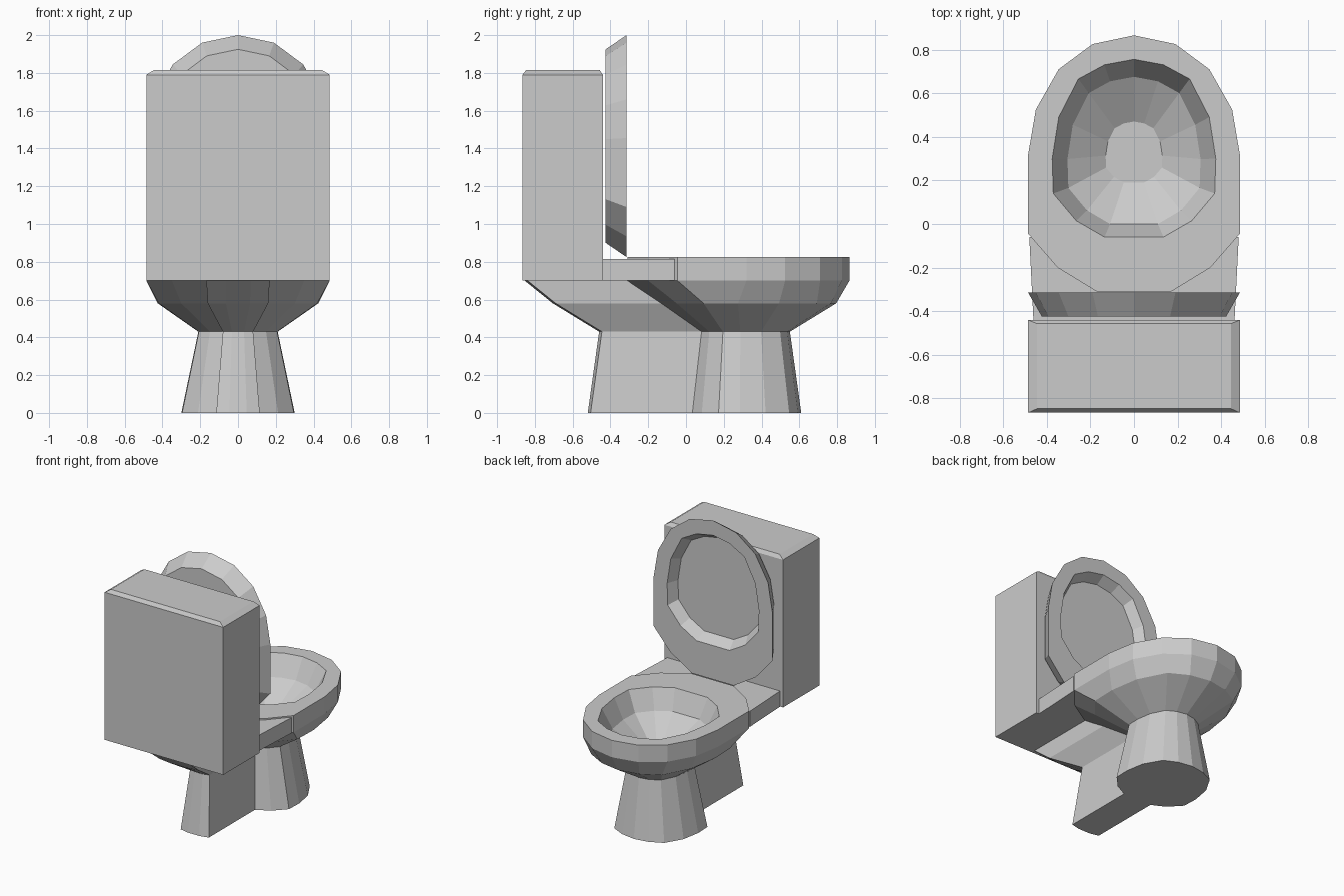
import bpy, bmesh
from mathutils import Vector

if "Cube" in bpy.data.objects:
    bpy.data.objects.remove(bpy.data.objects["Cube"])

# Right half outlines (x, y), front tip first; mirrored into 15-sided rings
OUTER = [(0, .865), (.19, .825), (.345, .71), (.45, .525), (.485, .32),
         (.485, -.045), (.35, -.2), (.17, -.31)]
ROUND = [(0, .755), (.135, .73), (.255, .665), (.345, .49), (.375, .3),
         (.37, .14), (.265, .015), (.135, -.06)]


def ring(half, sx, y0, y1, z):
    """Fit a half outline to half-width sx and y range y0..y1, then mirror it."""
    w = max(p[0] for p in half)
    lo, hi = half[-1][1], half[0][1]
    pts = [(x * sx / w, y0 + (y - lo) * (y1 - y0) / (hi - lo)) for x, y in half]
    pts += [(-x, y) for x, y in reversed(pts[1:])]
    return [Vector((x, y, z)) for x, y in pts]


def rect(x, y0, y1, z):
    return [Vector(p) for p in ((-x, y0, z), (x, y0, z), (x, y1, z), (-x, y1, z))]


def loft(name, rings):
    """Skin successive rings of equal length and cap both ends."""
    bm = bmesh.new()
    vs = [[bm.verts.new(p) for p in r] for r in rings]
    n = len(vs[0])
    for a, b in zip(vs, vs[1:]):
        for i in range(n):
            j = (i + 1) % n
            bm.faces.new((a[i], a[j], b[j], b[i]))
    bm.faces.new(vs[0])
    bm.faces.new(vs[-1])
    bmesh.ops.recalc_face_normals(bm, faces=bm.faces)
    me = bpy.data.meshes.new(name)
    bm.to_mesh(me)
    bm.free()
    ob = bpy.data.objects.new(name, me)
    bpy.context.collection.objects.link(ob)
    return ob


# Pedestal, bowl, rim and hollow in one skin
loft("bowl", [
    ring(ROUND, .30, .03, .61, 0),
    ring(ROUND, .21, .08, .55, .43),
    ring(ROUND, .425, -.135, .795, .58),
    ring(OUTER, .485, -.31, .865, .70),
    ring(OUTER, .485, -.31, .865, .825),
    ring(ROUND, .375, -.06, .755, .825),
    ring(ROUND, .305, 0, .675, .68),
    ring(ROUND, .13, .19, .47, .56),
])


# Rear support: narrow column flaring back under the tank
def support_ring(x, yb, yf, z):
    return [Vector((px, py, z)) for px, py in (
        (-x, yf), (-x, yb + .015), (-x * .4, yb), (x * .4, yb), (x, yb + .015), (x, yf))]


loft("rear_support", [
    support_ring(.115, -.52, .06, 0),
    support_ring(.08, -.46, .11, .43),
    support_ring(.16, -.705, -.11, .58),
    support_ring(.168, -.86, -.28, .705),
])

# Shelf between tank and bowl, slightly tapered
loft("shelf", [[Vector((-.46, -.46, z)), Vector((.46, -.46, z)),
                Vector((.48, -.06, z)), Vector((-.48, -.06, z))] for z in (.70, .815)])

# Tank with chamfered top
loft("tank", [
    rect(.485, -.865, -.44, .70),
    rect(.485, -.865, -.44, 1.79),
    rect(.445, -.847, -.457, 1.815),
])

# Open lid: modelled flat, with bevelled back and recessed face, then stood upright
lid = [
    ring(OUTER, .422, -.235, .79, .11),
    ring(OUTER, .485, -.31, .865, 0),
    ring(ROUND, .375, -.06, .755, 0),
    ring(ROUND, .335, -.01, .71, .07),
]
loft("lid", [[Vector((p.x, -.315 - p.z, .825 + p.y + .31)) for p in r] for r in lid])
